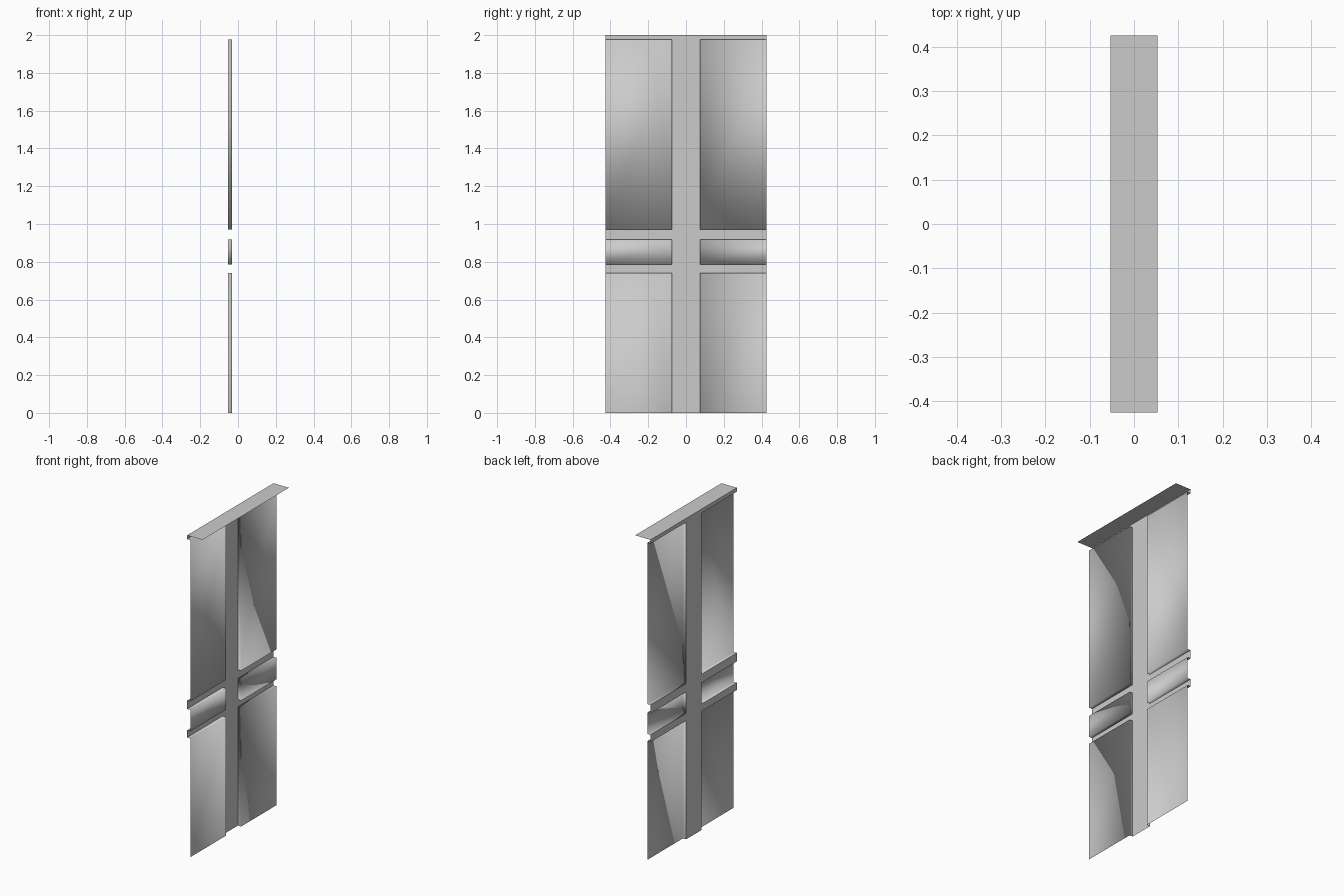
import bpy, bmesh

if "Cube" in bpy.data.objects:
    bpy.data.objects.remove(bpy.data.objects["Cube"])

BACK, FACE = -0.053, -0.031      # plane of the rails, plane of the panels
TOP, HALF, BAR = 2.0, 0.425, 0.075
ROWS = [(0.0, 0.74), (0.785, 0.918), (0.971, 1.976)]   # panel rows (z)


def sheet(name, quads, smooth=False):
    bm = bmesh.new()
    for q in quads:
        bm.faces.new([bm.verts.new(p) for p in q])
    bmesh.ops.remove_doubles(bm, verts=bm.verts, dist=1e-5)
    for f in bm.faces:
        f.smooth = smooth
    me = bpy.data.meshes.new(name)
    bm.to_mesh(me)
    bm.free()
    ob = bpy.data.objects.new(name, me)
    bpy.context.collection.objects.link(ob)
    return ob


def upright(x, y0, y1, z0, z1):
    return [(x, y0, z0), (x, y1, z0), (x, y1, z1), (x, y0, z1)]


def ledge(z, y0, y1, x0, x1):
    return [(x0, y0, z), (x1, y0, z), (x1, y1, z), (x0, y1, z)]


# centre stile and cross rails, one thin sheet
rails = [upright(BACK, -BAR, BAR, 0, TOP)]
edges = [z for row in ROWS for z in row][1:] + [TOP]
for z0, z1 in zip(edges[::2], edges[1::2]):
    rails += [upright(BACK, -HALF, -BAR, z0, z1), upright(BACK, BAR, HALF, z0, z1)]
sheet("rail_frame", rails)

# offset panels with their step walls, open at the outer side and the floor
for label, s in (("left", -1), ("right", 1)):
    y0, y1 = sorted((s * BAR, s * HALF))
    for row, (z0, z1) in zip(("lower", "middle", "upper"), ROWS):
        yi = s * BAR
        wall = [(BACK, yi, z0), (FACE, yi, z0), (FACE, yi, z1), (BACK, yi, z1)]
        if s > 0:
            wall.reverse()
        quads = [upright(FACE, y0, y1, z0, z1), wall, ledge(z1, y0, y1, BACK, FACE)]
        if z0 > 0:
            quads.append(ledge(z0, y0, y1, BACK, FACE)[::-1])
        sheet(f"{row}_{label}_panel", quads, smooth=True)

# flat top cap
sheet("top_cap", [ledge(TOP, -HALF, HALF, BACK, -BACK)])
